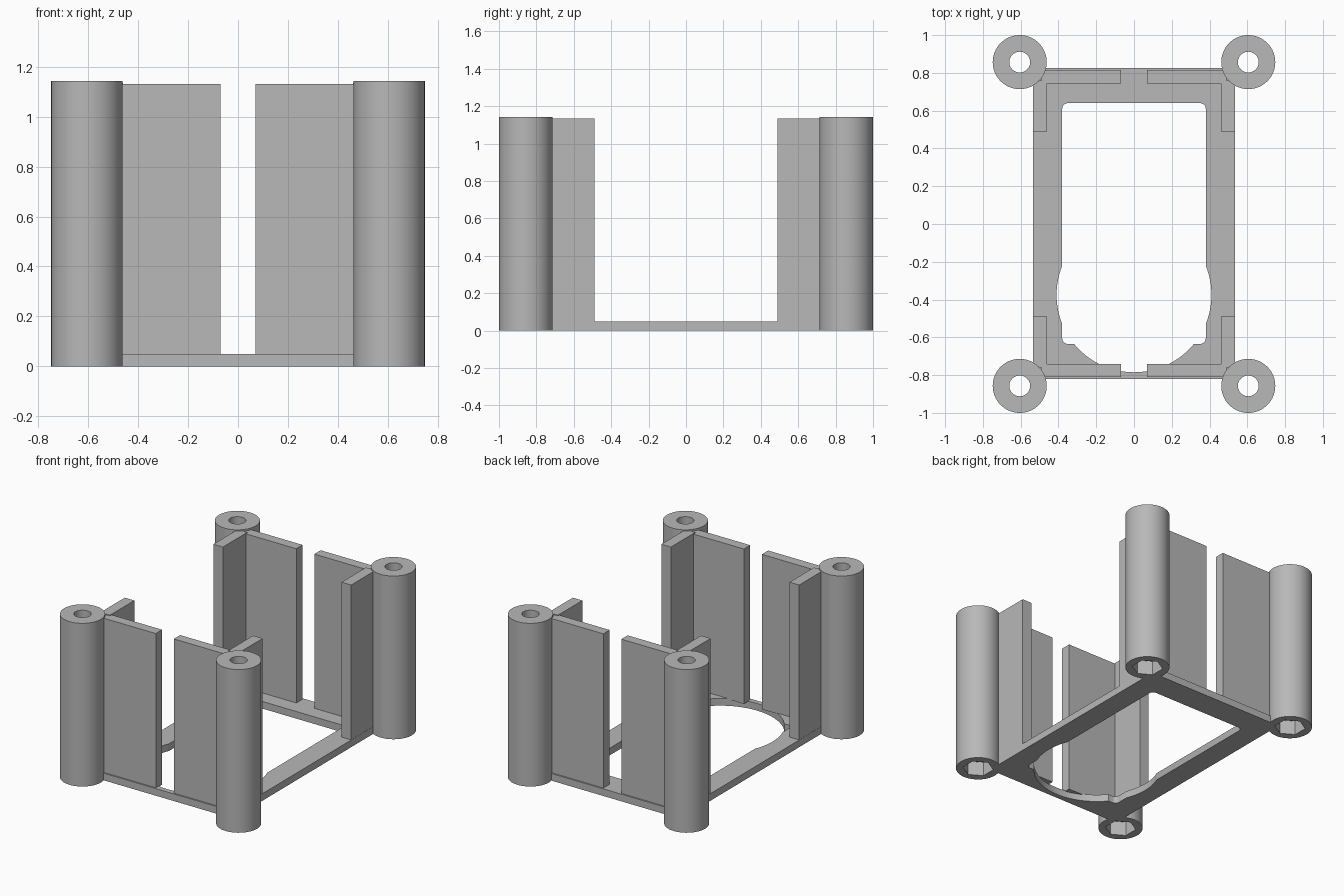
import bpy, bmesh, math
from mathutils import Matrix

if "Cube" in bpy.data.objects:
    bpy.data.objects.remove(bpy.data.objects["Cube"])

HEIGHT = 1.143
POST_X, POST_Y, POST_R = 0.605, 0.857, 0.143
PLATE_T = 0.05

grey = bpy.data.materials.new("plain grey")
grey.use_nodes = True
grey.diffuse_color = (0.48, 0.48, 0.48, 1)
grey.node_tree.nodes["Principled BSDF"].inputs["Base Color"].default_value = (0.48, 0.48, 0.48, 1)


def finish(name, bm):
    mesh = bpy.data.meshes.new(name)
    bm.to_mesh(mesh)
    bm.free()
    mesh.materials.append(grey)
    obj = bpy.data.objects.new(name, mesh)
    bpy.context.collection.objects.link(obj)
    return obj


def box(name, x0, x1, y0, y1, z0, z1, corner=0):
    bm = bmesh.new()
    bmesh.ops.create_cube(bm, size=1)
    for v in bm.verts:
        v.co.x = x1 if v.co.x > 0 else x0
        v.co.y = y1 if v.co.y > 0 else y0
        v.co.z = z1 if v.co.z > 0 else z0
    if corner:
        upright = [e for e in bm.edges if abs(e.verts[0].co.z - e.verts[1].co.z) > 0.01]
        bmesh.ops.bevel(bm, geom=upright, offset=corner, segments=5, profile=0.5, affect='EDGES')
    return finish(name, bm)


def cylinder(name, x, y, radius, z0, z1, sides=64):
    bm = bmesh.new()
    bmesh.ops.create_cone(bm, cap_ends=True, segments=sides, radius1=radius, radius2=radius,
                          depth=z1 - z0, matrix=Matrix.Translation((x, y, (z0 + z1) / 2)))
    return finish(name, bm)


def select_only(obj):
    bpy.ops.object.select_all(action='DESELECT')
    obj.select_set(True)
    bpy.context.view_layer.objects.active = obj


def cut(obj, cutter):
    cutter.hide_render = True
    mod = obj.modifiers.new("cut", 'BOOLEAN')
    mod.operation = 'DIFFERENCE'
    mod.solver = 'EXACT'
    mod.object = cutter
    select_only(obj)
    bpy.ops.object.modifier_apply(modifier=mod.name)
    bpy.data.objects.remove(cutter)


def nut_pocket(x, y):
    return cylinder("nut_pocket_cutter", x, y, 0.1, -0.1, 0.1, 6)


# Base frame with a rounded rectangular window and a wide round bulge at the front
base = box("base_frame", -0.535, 0.535, -0.82, 0.825, 0, PLATE_T)
cut(base, box("window_cutter", -0.38, 0.38, -0.635, 0.64, -0.1, 0.2, corner=0.03))
cut(base, cylinder("round_cutter", 0, -0.375, 0.41, -0.1, 0.2, 96))

for fb, sy in (("front", -1), ("back", 1)):
    for lr, sx in (("right", -1), ("left", 1)):
        x, y = sx * POST_X, sy * POST_Y
        corner = fb + "_" + lr

        # Corner post with a through bore and a hexagonal pocket underneath
        post = cylinder(corner + "_post", x, y, POST_R, 0, HEIGHT)
        cut(post, cylinder("bore_cutter", x, y, 0.055, -0.1, 1.3, 48))
        cut(post, nut_pocket(x, y))
        cut(base, nut_pocket(x, y))
        select_only(post)
        bpy.ops.object.shade_smooth_by_angle(angle=math.radians(30))

        # Wall pair forming an L beside the post
        inner, outer = (0.745, 0.815) if sy > 0 else (0.74, 0.81)
        xs = sorted((sx * 0.07, sx * 0.49))
        ys = sorted((sy * inner, sy * outer))
        box(corner + "_end_wall", *xs, *ys, PLATE_T - 0.005, 1.13)
        xs = sorted((sx * 0.46, sx * 0.534))
        ys = sorted((sy * 0.49, sy * 0.76))
        box(corner + "_side_wall", *xs, *ys, PLATE_T - 0.005, 1.135)

select_only(base)
bpy.ops.object.shade_smooth_by_angle(angle=math.radians(25))
